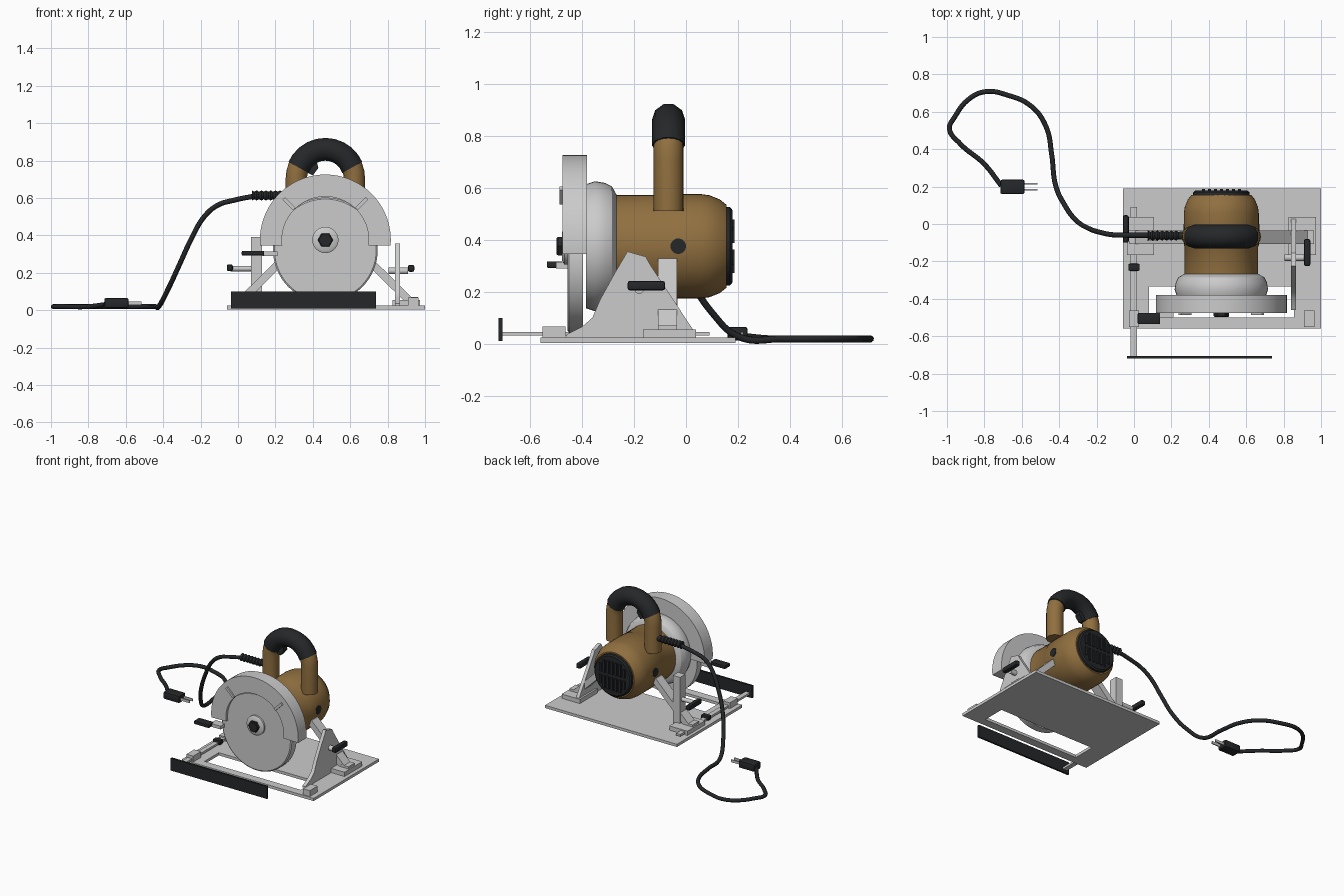
import bpy, bmesh, math
from mathutils import Vector

if "Cube" in bpy.data.objects:
    bpy.data.objects.remove(bpy.data.objects["Cube"])

CX, CZ = 0.467, 0.375          # motor / blade axis


def material(name, rgb):
    m = bpy.data.materials.new(name)
    m.diffuse_color = (*rgb, 1)
    m.use_nodes = True
    m.node_tree.nodes["Principled BSDF"].inputs["Base Color"].default_value = m.diffuse_color
    return m


TAN = material("tan_plastic", (0.28, 0.16, 0.05))
BLACK = material("black_rubber", (0.018, 0.02, 0.022))


def finish(name, bm, mat=None, smooth=True):
    bmesh.ops.recalc_face_normals(bm, faces=bm.faces)
    me = bpy.data.meshes.new(name)
    bm.to_mesh(me)
    bm.free()
    ob = bpy.data.objects.new(name, me)
    bpy.context.collection.objects.link(ob)
    if mat:
        me.materials.append(mat)
    if smooth:
        bpy.ops.object.select_all(action='DESELECT')
        ob.select_set(True)
        bpy.context.view_layer.objects.active = ob
        bpy.ops.object.shade_smooth_by_angle(angle=math.radians(32))
    return ob


def box(name, x, y, z, mat=None, bevel=0.0):
    bm = bmesh.new()
    bmesh.ops.create_cube(bm, size=1)
    for v in bm.verts:
        v.co = [a[0] + (c + 0.5) * (a[1] - a[0]) for a, c in zip((x, y, z), v.co)]
    if bevel:
        bmesh.ops.bevel(bm, geom=bm.edges[:], offset=bevel, segments=2, affect='EDGES', profile=0.5)
    return finish(name, bm, mat, bevel > 0)


def lathe(name, profile, centre, mat=None, sides=48, axis='Y'):
    """Solid of revolution, profile = (position along axis, radius)."""
    bm = bmesh.new()
    rings = []
    for t, r in profile:
        ring = []
        for i in range(sides):
            a = 2 * math.pi * i / sides
            u, w = r * math.cos(a), r * math.sin(a)
            p = (centre[0] + u, t, centre[1] + w) if axis == 'Y' else (t, centre[0] + u, centre[1] + w)
            ring.append(bm.verts.new(p))
        rings.append(ring)
    for a, b in zip(rings, rings[1:]):
        for i in range(sides):
            j = (i + 1) % sides
            bm.faces.new((a[i], a[j], b[j], b[i]))
    bm.faces.new(rings[0])
    bm.faces.new(rings[-1])
    return finish(name, bm, mat)


def prism(name, pts, lo, hi, axis='Y', mat=None):
    """Extrude an outline: (x, z) along Y or (y, z) along X."""
    bm = bmesh.new()
    put = (lambda p, t: (p[0], t, p[1])) if axis == 'Y' else (lambda p, t: (t, p[0], p[1]))
    f = bm.faces.new([bm.verts.new(put(p, lo)) for p in pts])
    ext = bmesh.ops.extrude_face_region(bm, geom=[f])
    d = Vector(put((0, 0), hi - lo))
    bmesh.ops.translate(bm, vec=d, verts=[g for g in ext['geom'] if isinstance(g, bmesh.types.BMVert)])
    return finish(name, bm, mat)


def tube(name, pts, r, mat, smooth_path=False, res=4):
    cu = bpy.data.curves.new(name, 'CURVE')
    cu.dimensions, cu.bevel_depth, cu.bevel_resolution, cu.use_fill_caps = '3D', r, res, True
    if smooth_path:
        s = cu.splines.new('BEZIER')
        s.bezier_points.add(len(pts) - 1)
        for b, p in zip(s.bezier_points, pts):
            b.co, b.handle_left_type, b.handle_right_type = p, 'AUTO', 'AUTO'
        s.resolution_u = 8
    else:
        s = cu.splines.new('POLY')
        s.points.add(len(pts) - 1)
        for b, p in zip(s.points, pts):
            b.co = (*p, 1)
    ob = bpy.data.objects.new(name, cu)
    bpy.context.collection.objects.link(ob)
    cu.materials.append(mat)
    bpy.ops.object.select_all(action='DESELECT')
    ob.select_set(True)
    bpy.context.view_layer.objects.active = ob
    bpy.ops.object.convert(target='MESH')
    bpy.ops.object.shade_smooth_by_angle(angle=math.radians(50))


def arc(r, a0, a1, n, cz=CZ):
    return [(CX + r * math.cos(math.radians(a0 + (a1 - a0) * i / n)),
             cz + r * math.sin(math.radians(a0 + (a1 - a0) * i / n))) for i in range(n + 1)]


# Base plate with the blade slot
bm = bmesh.new()
outer = [(-0.06, -0.56), (1.0, -0.56), (1.0, 0.19), (-0.06, 0.19)]
inner = [(0.08, -0.50), (0.855, -0.50), (0.855, -0.335), (0.08, -0.335)]
o, n = [[bm.verts.new((x, y, 0.004)) for x, y in q] for q in (outer, inner)]
faces = [bm.faces.new((o[i], o[(i + 1) % 4], n[(i + 1) % 4], n[i])) for i in range(4)]
ext = bmesh.ops.extrude_face_region(bm, geom=faces)
bmesh.ops.translate(bm, vec=(0, 0, 0.02), verts=[g for g in ext['geom'] if isinstance(g, bmesh.types.BMVert)])
finish("base_plate", bm, smooth=False)

# Motor housing, gearbox and rear cap
lathe("motor_housing", [(-0.28, 0.197), (-0.12, 0.197), (-0.115, 0.2), (0.06, 0.2), (0.09, 0.196),
                        (0.13, 0.18), (0.155, 0.16)], (CX, CZ), TAN)
lathe("gearbox", [(-0.385, 0.238), (-0.35, 0.25), (-0.31, 0.243), (-0.285, 0.23), (-0.268, 0.2)], (CX, CZ))
lathe("rear_cap", [(0.15, 0.152), (0.17, 0.15), (0.178, 0.14)], (CX, CZ), BLACK, 32)
for row in (-1, 1):
    for i in range(-3, 4):
        x, h = CX + i * 0.032, 0.045 if abs(i) < 3 else 0.03
        zc = CZ + row * (h + 0.012)
        box("vent_rib", (x - 0.008, x + 0.008), (0.17, 0.186), (zc - h, zc + h), BLACK)
for s in (-1, 1):
    lathe("brush_cap", sorted([(CX + s * 0.17, 0.03), (CX + s * 0.203, 0.03)]), (-0.03, CZ), BLACK, 20, 'X')

# Upper guard: rim, back wall and radial ribs; lower guard disc
rim = arc(0.35, -5, 185, 48) + arc(0.232, 187, -7, 40)
prism("upper_guard", rim, -0.475, -0.38)
prism("guard_back_wall", arc(0.345, -4, 184, 48), -0.395, -0.38)
lathe("lower_guard", [(-0.455, 0.272), (-0.449, 0.28), (-0.395, 0.28)], (CX, 0.322), None, 64)
for a in (45, 135):
    c, s = math.cos(math.radians(a)), math.sin(math.radians(a))
    rib = [(CX + r * c - w * s, CZ + r * s + w * c) for r, w in
           ((0.235, -0.009), (0.315, -0.009), (0.315, 0.009), (0.235, 0.009))]
    prism("guard_rib", rib, -0.486, -0.47)

# Blade flange and hex bolt
lathe("blade_flange", [(-0.477, 0.055), (-0.468, 0.07), (-0.45, 0.07)], (CX, CZ), None, 32)
lathe("blade_bolt", [(-0.497, 0.036), (-0.492, 0.041), (-0.47, 0.041)],
      (CX, CZ), BLACK, 6).rotation_euler = (0, 0, 0)

# Guard lift lever
box("guard_lever_arm", (0.13, 0.21), (-0.50, -0.44), (0.29, 0.314))
box("guard_lever_grip", (0.02, 0.14), (-0.535, -0.475), (0.292, 0.317), BLACK, 0.005)

# Arched handle, rubber grip and trigger
HY, HZ, HR = -0.067, 0.705, 0.155
path = [(CX + HR, HY, 0.51)] + [(x, HY, z) for x, z in arc(HR, 0, 180, 16, HZ)] + [(CX - HR, HY, 0.51)]
tube("handle", path, 0.057, TAN, res=6)
tube("handle_grip", [(x, HY, z) for x, z in arc(HR, 22, 158, 10, HZ)], 0.064, BLACK, res=3)
prism("trigger", [(0.36, 0.74), (0.42, 0.80), (0.43, 0.76), (0.40, 0.72)], HY - 0.02, HY + 0.02, mat=BLACK)

# Strain relief with ribs
lathe("strain_relief", [(0.075 + 0.0125 * i, (0.02 if i % 2 else 0.027)) for i in range(14)] + [(0.3, 0.027)],
      (-0.062, 0.613), BLACK, 16, 'X')

# Power cord
G = 0.019
tube("power_cord", [(0.1, -0.06, 0.612), (-0.02, -0.06, 0.588), (-0.11, -0.058, 0.56), (-0.18, -0.045, 0.50),
                    (-0.25, -0.02, 0.38), (-0.31, 0.02, 0.25), (-0.37, 0.10, 0.12), (-0.42, 0.21, 0.024),
                    (-0.44, 0.37, G), (-0.47, 0.52, G), (-0.55, 0.63, G), (-0.68, 0.69, G), (-0.79, 0.708, G),
                    (-0.88, 0.67, G), (-0.96, 0.57, G), (-0.987, 0.51, G), (-0.93, 0.43, G), (-0.80, 0.32, G),
                    (-0.71, 0.205, 0.03)], 0.0135, BLACK, True, 2)

# Plug
box("plug_body", (-0.715, -0.585), (0.16, 0.237), (0.012, 0.065), BLACK, 0.01)
for y in (0.182, 0.216):
    box("plug_prong", (-0.59, -0.515), (y - 0.004, y + 0.004), (0.028, 0.046))

# Rip fence, its rod and clamps
box("rip_fence", (-0.037, 0.737), (-0.72, -0.706), (0.01, 0.1), BLACK)
box("fence_rod", (-0.018, 0.016), (-0.71, 0.09), (0.031, 0.046))
for x in (-0.028, 0.91):
    box("corner_clamp", (x, x + 0.054), (-0.552, -0.463), (0.022, 0.067))
box("rod_screw", (-0.03, 0.03), (-0.25, -0.212), (0.03, 0.062), BLACK, 0.006)

# Side brackets, hinge blocks and struts (mirrored about the motor)
for m in (1, -1):
    X = lambda x: CX + m * x
    side = "right" if m > 0 else "left"
    span = lambda a, b: sorted((X(a), X(b)))
    box(side + "_bracket_base", span(0.36, 0.505), (-0.165, 0.038), (0.022, 0.055))
    box(side + "_hinge_block", span(0.43, 0.495), (-0.108, -0.035), (0.05, 0.07))
    prism(side + "_strut", [(X(0.14), 0.327), (X(0.20), 0.327), (X(0.48), 0.05), (X(0.42), 0.05)],
          -0.107, -0.035)

# Right bevel quadrant plate with locking lever
prism("bevel_plate", [(-0.46, 0.024), (-0.46, 0.035), (-0.40, 0.065), (-0.36, 0.10), (-0.33, 0.17), (-0.275, 0.27),
                      (-0.225, 0.355), (-0.155, 0.335), (-0.135, 0.30), (0.03, 0.05), (0.03, 0.024)], 0.84, 0.865, 'X')
lathe("bevel_rod", [(0.805, 0.018), (0.91, 0.018)], (-0.18, 0.21), None, 16, 'X')
box("bevel_lever", (0.908, 0.943), (-0.225, -0.08), (0.205, 0.242), BLACK, 0.01)

# Left depth post with locking lever
box("depth_post", (0.07, 0.128), (-0.092, -0.032), (0.03, 0.39))
lathe("depth_rod", [(-0.04, 0.015), (0.08, 0.015)], (-0.06, 0.222), None, 16, 'X')
box("depth_lever", (-0.06, -0.028), (-0.1, 0.047), (0.208, 0.245), BLACK, 0.01)
